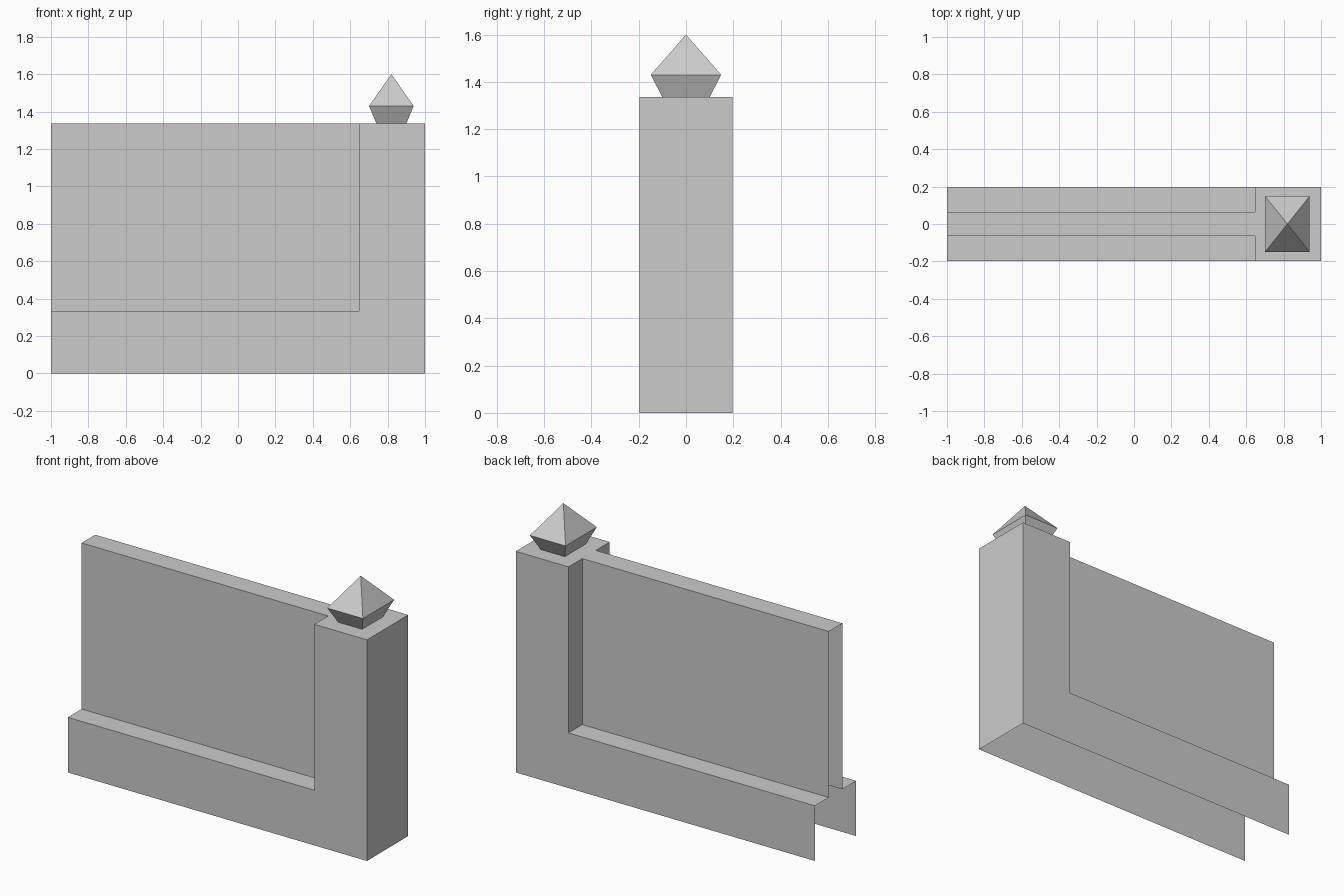
import bpy
import bmesh
from math import pi, sqrt
from mathutils import Matrix, Vector

cube = bpy.data.objects.get("Cube")
if cube:
    bpy.data.objects.remove(cube, do_unlink=True)

# Overall dimensions
END, DEPTH, TOP = 1.0, 0.197, 1.336   # half length, half depth, wall height
POST_X, LEDGE_Z, PANEL_Y = 0.648, 0.333, 0.065
GEM_X, GEM_Z, GEM_TOP = 0.82, 1.43, 1.6

stone = bpy.data.materials.new("grey stone")
stone.use_nodes = True
stone.diffuse_color = (0.6, 0.6, 0.6, 1)
stone.node_tree.nodes["Principled BSDF"].inputs["Base Color"].default_value = (0.6, 0.6, 0.6, 1)


def make_object(name, bm):
    mesh = bpy.data.meshes.new(name)
    bm.to_mesh(mesh)
    bm.free()
    mesh.materials.append(stone)
    obj = bpy.data.objects.new(name, mesh)
    bpy.context.collection.objects.link(obj)
    return obj


def sheet(bm, points, outward):
    """Add one flat face that looks along the outward direction."""
    face = bm.faces.new([bm.verts.new(p) for p in points])
    face.normal_update()
    if face.normal.dot(Vector(outward)) < 0:
        face.normal_flip()


def level(bm, x0, x1, y0, y1, z):
    sheet(bm, [(x0, y0, z), (x1, y0, z), (x1, y1, z), (x0, y1, z)], (0, 0, 1))


def across(bm, x, y0, y1, z0, z1, side):
    sheet(bm, [(x, y0, z0), (x, y1, z0), (x, y1, z1), (x, y0, z1)], (side, 0, 0))


def mirrored(name, bm):
    bmesh.ops.remove_doubles(bm, verts=bm.verts, dist=0.0001)
    obj = make_object(name, bm)
    mirror = obj.modifiers.new("Front and back", 'MIRROR')
    mirror.use_axis = (False, True, False)
    return obj


# Hollow plinth and post, open underneath and at the joining end
bm = bmesh.new()
outline = [(-END, 0), (END, 0), (END, TOP), (POST_X, TOP), (POST_X, LEDGE_Z), (-END, LEDGE_Z)]
sheet(bm, [(x, -DEPTH, z) for x, z in outline], (0, -1, 0))
level(bm, -END, POST_X, -DEPTH, -PANEL_Y, LEDGE_Z)
across(bm, POST_X, -DEPTH, -PANEL_Y, LEDGE_Z, TOP, -1)
across(bm, END, -DEPTH, 0, 0, TOP, 1)
level(bm, POST_X, END, -DEPTH, 0, TOP)
mirrored("plinth_and_post", bm)

# Thin hollow wall panel
bm = bmesh.new()
sheet(bm, [(-END, -PANEL_Y, LEDGE_Z), (POST_X, -PANEL_Y, LEDGE_Z),
           (POST_X, -PANEL_Y, TOP), (-END, -PANEL_Y, TOP)], (0, -1, 0))
level(bm, -END, POST_X, -PANEL_Y, 0, TOP)
mirrored("wall_panel", bm)


# Pointed finial: flared collar below a pyramid
def frustum(name, low, high, z0, z1):
    bm = bmesh.new()
    place = (Matrix.Translation((GEM_X, 0, (z0 + z1) / 2))
             @ Matrix.Diagonal((0.8, 1, 1, 1)) @ Matrix.Rotation(pi / 4, 4, 'Z'))
    bmesh.ops.create_cone(bm, segments=4, cap_ends=False, radius1=low * sqrt(2),
                          radius2=high * sqrt(2), depth=z1 - z0, matrix=place)
    bmesh.ops.remove_doubles(bm, verts=bm.verts, dist=0.0001)
    return make_object(name, bm)


frustum("finial_collar", 0.1, 0.149, TOP, GEM_Z)
frustum("finial_point", 0.149, 0, GEM_Z, GEM_TOP)
